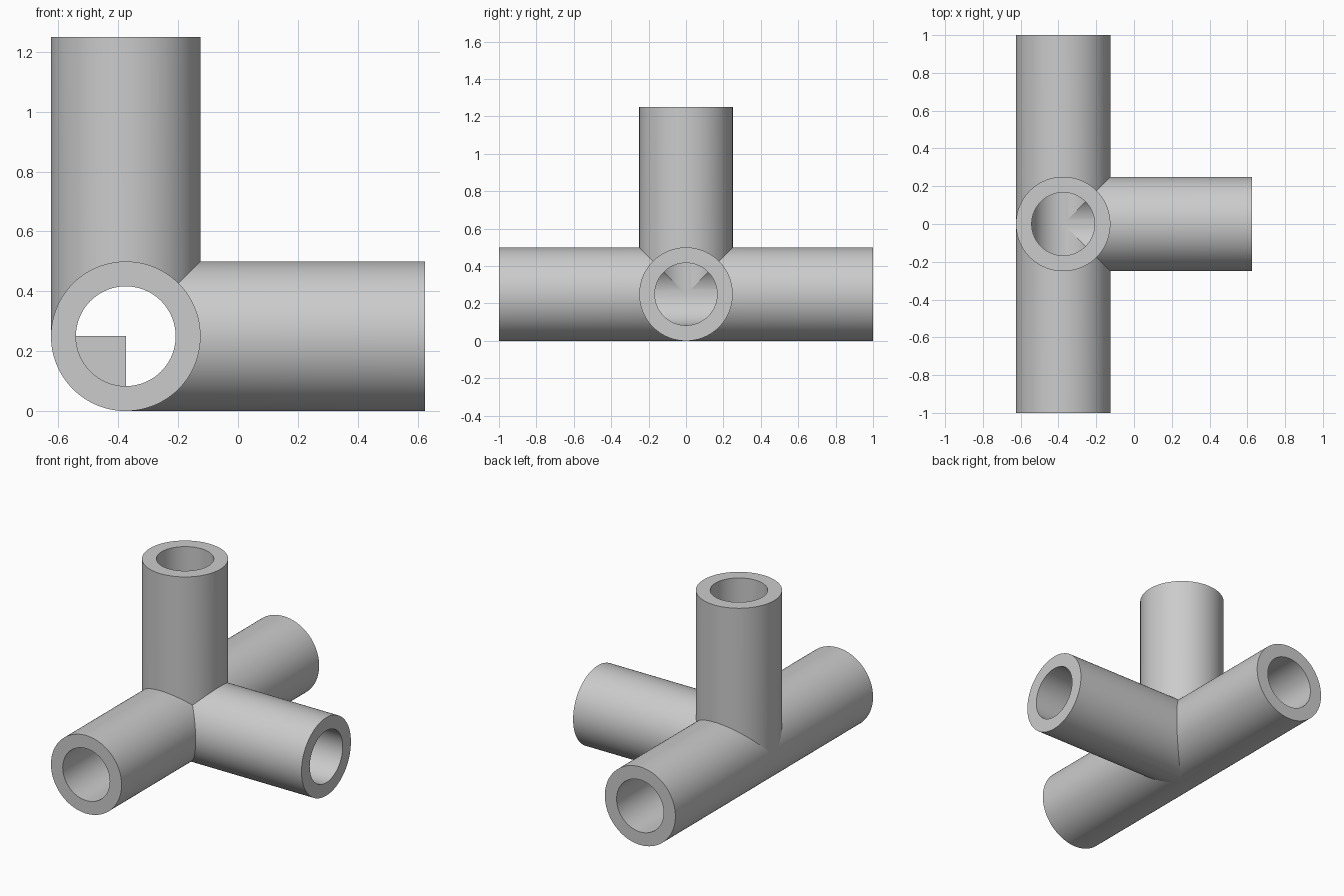
import bpy, bmesh, math
from mathutils import Vector

if "Cube" in bpy.data.objects:
    bpy.data.objects.remove(bpy.data.objects["Cube"])

SEGMENTS = 96                 # divisible by 8, so the mitre corners land on vertices
OUTER, INNER, LENGTH = 0.25, 1 / 6, 1.0
CENTRE = Vector((-0.375, 0, 0.25))
ARMS = [Vector(d) for d in ((1, 0, 0), (0, 1, 0), (0, -1, 0), (0, 0, 1))]

grey = bpy.data.materials.new("light grey")
grey.diffuse_color = (0.6, 0.6, 0.6, 1)
grey.use_nodes = True
grey.node_tree.nodes["Principled BSDF"].inputs["Base Color"].default_value = grey.diffuse_color


def finish(bm, name):
    mesh = bpy.data.meshes.new(name)
    bm.to_mesh(mesh)
    bm.free()
    mesh.materials.append(grey)
    obj = bpy.data.objects.new(name, mesh)
    bpy.context.collection.objects.link(obj)
    return obj


def bridge(bm, a, b):
    for i in range(SEGMENTS):
        j = (i + 1) % SEGMENTS
        bm.faces.new((a[i], a[j], b[j], b[i]))


def tube_rings(bm, arm, radius):
    """Tube wall from the mitred joint to the open end; returns the end ring."""
    u = Vector((arm.y, arm.z, arm.x))
    v = arm.cross(u)
    start, end = [], []
    for i in range(SEGMENTS):
        a = 2 * math.pi * i / SEGMENTS
        side = (u * math.cos(a) + v * math.sin(a)) * radius
        # equal cylinders meet on the diagonal planes between their axes
        joint = max(0, *(side.dot(other) for other in ARMS if other != arm))
        start.append(bm.verts.new(CENTRE + side + arm * joint))
        end.append(bm.verts.new(CENTRE + side + arm * LENGTH))
    bridge(bm, start, end)
    return end


# Four-way pipe: outer walls, bores and flat end rims
bm = bmesh.new()
for arm in ARMS:
    bridge(bm, tube_rings(bm, arm, OUTER), tube_rings(bm, arm, INNER))
bmesh.ops.remove_doubles(bm, verts=bm.verts, dist=1e-5)
bmesh.ops.recalc_face_normals(bm, faces=bm.faces)
pipe = finish(bm, "pipe_fitting")
bpy.context.view_layer.objects.active = pipe
pipe.select_set(True)
bpy.ops.object.shade_smooth_by_angle(angle=math.radians(8))

# Quarter-round web across the middle of the long bore
bm = bmesh.new()
web = [bm.verts.new(CENTRE)]
for i in range(SEGMENTS // 4 + 1):
    a = math.pi + 2 * math.pi * i / SEGMENTS
    web.append(bm.verts.new(CENTRE + Vector((math.cos(a), 0, math.sin(a))) * INNER))
bm.faces.new(web)
finish(bm, "inner_web")
